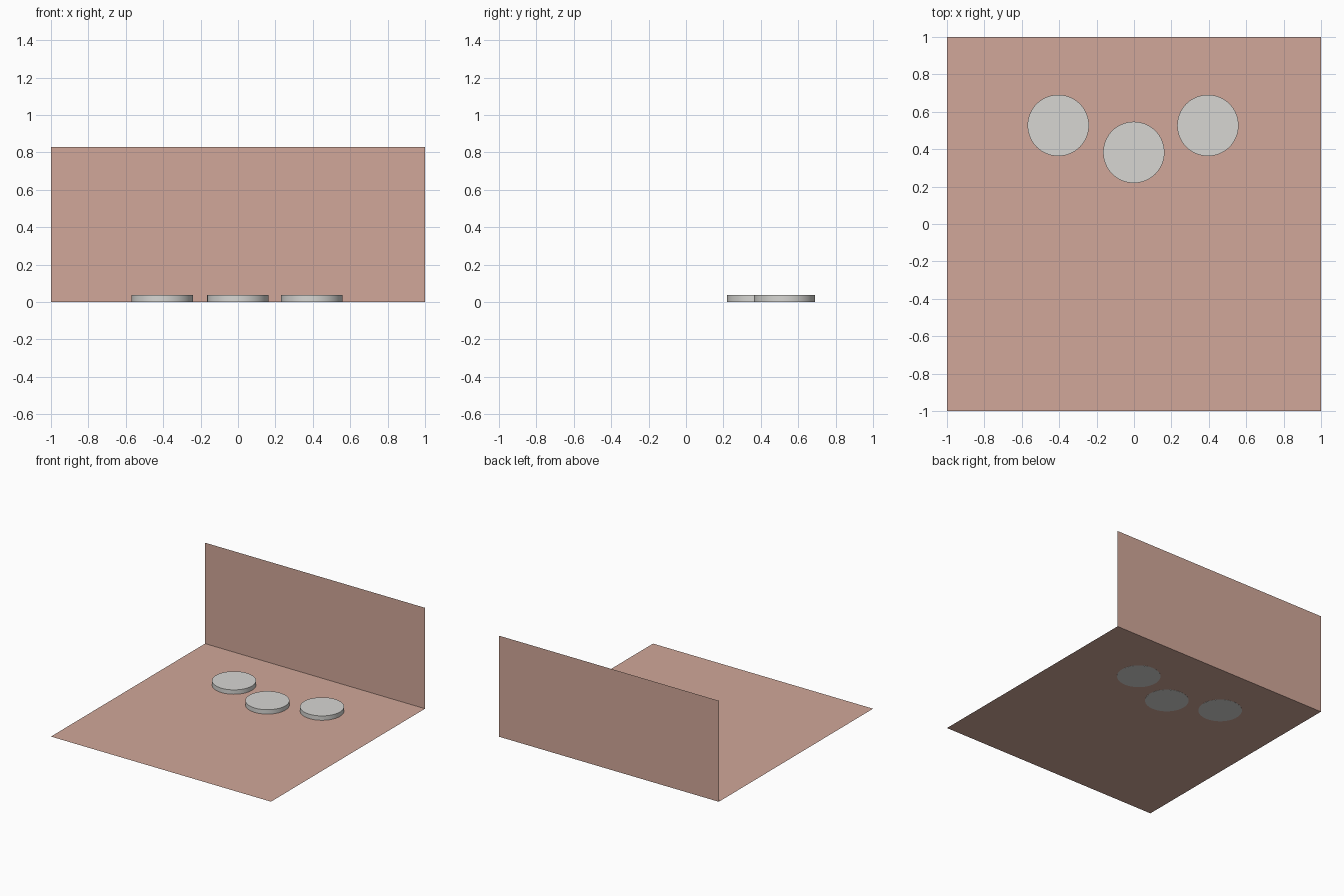
import bpy
from math import radians

cube = bpy.data.objects.get("Cube")
if cube:
    bpy.data.objects.remove(cube, do_unlink=True)


def make_material(name, rgb):
    mat = bpy.data.materials.new(name)
    mat.use_nodes = True
    colour = (*rgb, 1)
    mat.diffuse_color = colour
    mat.node_tree.nodes["Principled BSDF"].inputs["Base Color"].default_value = colour
    return mat


def finish(name, mat):
    obj = bpy.context.object
    obj.name = obj.data.name = name
    obj.data.materials.append(mat)
    return obj


clay = make_material("clay pink", (0.64, 0.39, 0.32))
pale_grey = make_material("pale grey", (0.68, 0.675, 0.65))

WALL_HEIGHT = 0.83
DISC_RADIUS = 0.164
DISC_HEIGHT = 0.037

# Floor sheet, a hair above the disc undersides so they show from below
bpy.ops.mesh.primitive_plane_add(size=2, location=(0, 0, 0.001))
finish("floor", clay)

# Back wall sheet, facing the front
bpy.ops.mesh.primitive_plane_add(size=2, location=(0, 1, WALL_HEIGHT / 2),
                                 rotation=(radians(90), 0, 0))
wall = finish("back_wall", clay)
wall.scale.y = WALL_HEIGHT / 2

# Three flat round discs
discs = {"right_disc": (-0.405, 0.527), "middle_disc": (-0.001, 0.383),
         "left_disc": (0.395, 0.527)}
for name, (x, y) in discs.items():
    bpy.ops.mesh.primitive_cylinder_add(vertices=64, radius=DISC_RADIUS, depth=DISC_HEIGHT,
                                        location=(x, y, DISC_HEIGHT / 2))
    finish(name, pale_grey)
    bpy.ops.object.shade_smooth_by_angle(angle=radians(30))
